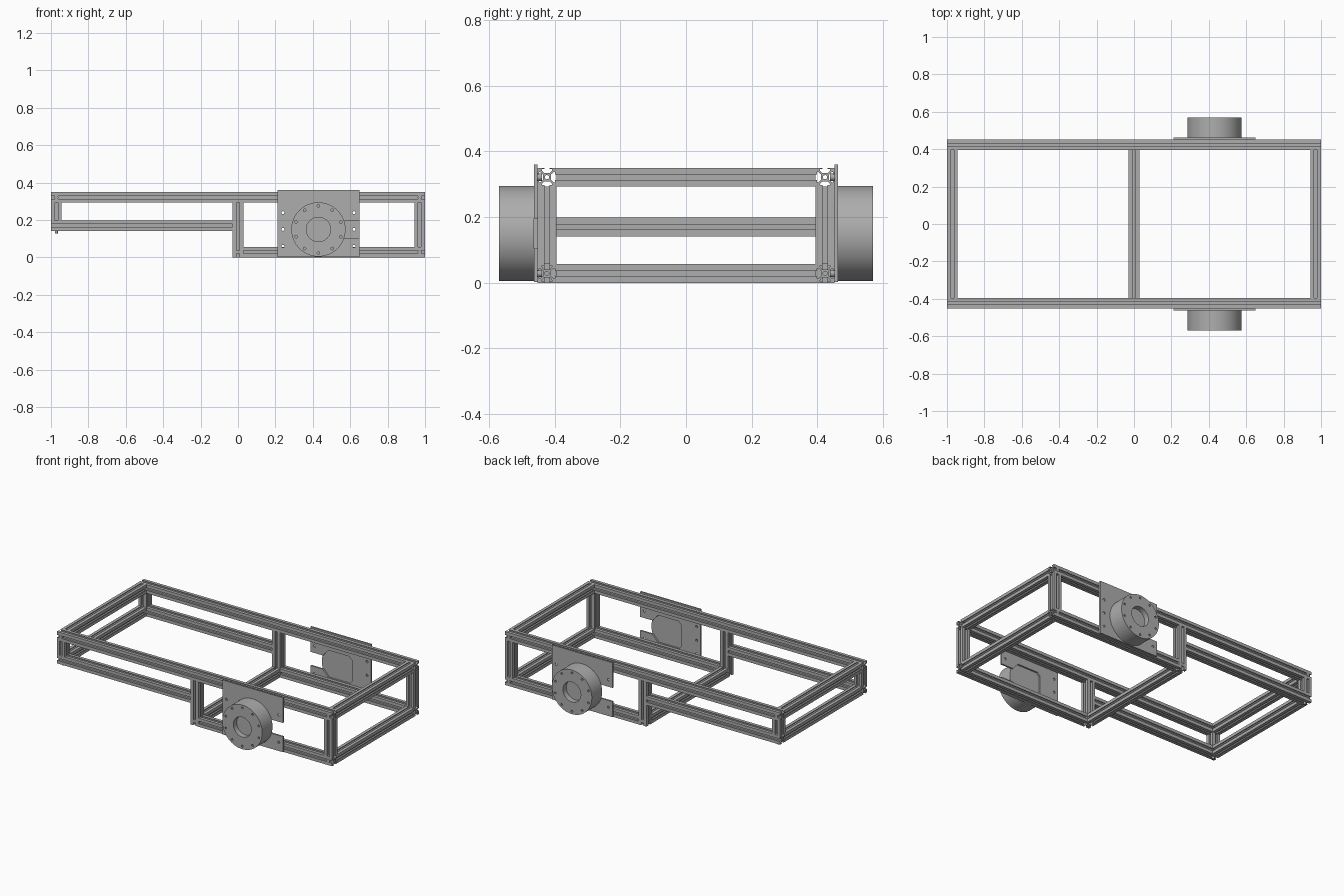
import bpy, bmesh, math
from mathutils import Vector

cube = bpy.data.objects.get("Cube")
if cube:
    bpy.data.objects.remove(cube, do_unlink=True)

grey = bpy.data.materials.new("aluminium grey")
grey.use_nodes = True
grey.diffuse_color = (0.42, 0.42, 0.42, 1)
grey.node_tree.nodes["Principled BSDF"].inputs["Base Color"].default_value = grey.diffuse_color

S = 0.057          # extrusion width
H = S / 2
SIDE = 0.452       # outer face of the side rails
TOP = 0.35
MX, MZ = 0.43, 0.15  # motor axis

# How a section (u, v) and a length (w) sit in space for each direction
PLACE = {"x": lambda u, v, w: Vector((w, u, v)),
         "y": lambda u, v, w: Vector((u, w, v)),
         "z": lambda u, v, w: Vector((u, v, w))}


def prism(name, loops, axis, start, end, centre=(0, 0), smooth=False):
    """Extrude an outline, with further loops as holes, along an axis."""
    bm = bmesh.new()
    put = PLACE[axis]
    edges = []
    for loop in loops:
        vs = [bm.verts.new(put(u + centre[0], v + centre[1], start)) for u, v in loop]
        edges += [bm.edges.new((a, b)) for a, b in zip(vs, vs[1:] + vs[:1])]
    bmesh.ops.triangle_fill(bm, edges=edges, use_beauty=True, normal=put(0, 0, 1))
    ext = bmesh.ops.extrude_face_region(bm, geom=bm.faces[:], use_keep_orig=True)
    moved = [g for g in ext["geom"] if isinstance(g, bmesh.types.BMVert)]
    bmesh.ops.translate(bm, verts=moved, vec=put(0, 0, end - start))
    bmesh.ops.recalc_face_normals(bm, faces=bm.faces[:])
    mesh = bpy.data.meshes.new(name)
    bm.to_mesh(mesh)
    bm.free()
    mesh.materials.append(grey)
    obj = bpy.data.objects.new(name, mesh)
    bpy.context.collection.objects.link(obj)
    if smooth:
        bpy.ops.object.select_all(action="DESELECT")
        obj.select_set(True)
        bpy.context.view_layer.objects.active = obj
        bpy.ops.object.shade_smooth_by_angle(angle=math.radians(30))
    return obj


def ring(radius, n, centre=(0, 0)):
    return [(centre[0] + radius * math.cos(2 * math.pi * i / n),
             centre[1] + radius * math.sin(2 * math.pi * i / n)) for i in range(n)]


def slot_section():
    """Square section with a T slot in each side and a bore."""
    side = [(-H, -H), (-0.008, -H), (-0.008, -H + 0.004), (-0.0155, -H + 0.004),
            (-0.0155, -H + 0.008), (-0.0085, -H + 0.016)]
    side += [(-u, v) for u, v in reversed(side[1:])]
    outline = []
    for k in range(4):
        c, s = round(math.cos(k * math.pi / 2)), round(math.sin(k * math.pi / 2))
        outline += [(u * c - v * s, u * s + v * c) for u, v in side]
    return [outline, ring(0.0065, 12)]


SECTION = slot_section()


def beam(name, axis, start, end, centre):
    prism(name, SECTION, axis, start, end, centre)


inner = SIDE - S
mid_z = 0.17       # height of the raised lower rail
END = 1 - H

# Rails, posts and joint screws on both sides
for label, sy in (("front", -1), ("back", 1)):
    y = sy * (SIDE - H)
    beam(label + "_top_rail", "x", -1, 1, (y, TOP - H))
    beam(label + "_raised_rail", "x", -1, -H, (y, mid_z))
    beam(label + "_bottom_rail", "x", H, 1, (y, H))
    beam(label + "_right_post", "z", mid_z + H, TOP - S, (-END, y))
    beam(label + "_middle_post", "z", 0, TOP - S, (0, y))
    beam(label + "_left_post", "z", S, TOP - S, (END, y))
    for x, z in ((END, H), (END, TOP - H), (0, H), (-END, TOP - H)):
        prism(label + "_joint_screw", [ring(0.011, 16)], "y",
              sy * (SIDE - 0.014), sy * (SIDE + 0.001), (x, z), True)
    prism(label + "_under_screw", [ring(0.008, 16)], "z", 0.128, 0.15, (-END, y), True)

# Cross beams
for name, x, z in (("right_top_cross", -END, TOP - H), ("right_raised_cross", -END, mid_z),
                   ("middle_bottom_cross", 0, H), ("left_bottom_cross", END, H),
                   ("left_top_cross", END, TOP - H)):
    beam(name, "y", -inner, inner, (x, z))

# Motor mounting plate outline, open on one edge towards the motor
plate = [(-0.22, -0.147), (0.22, -0.147), (0.22, -0.045), (0.13, -0.045), (0.09, -0.09),
         (-0.06, -0.09), (-0.08, -0.07)]
plate += [(-0.08, 0.07), (-0.06, 0.09), (0.09, 0.09), (0.13, 0.045), (0.22, 0.045),
          (0.22, 0.21), (-0.22, 0.21)]
plate_holes = [ring(0.008, 12, (x, z)) for x in (-0.19, 0.19) for z in (-0.09, 0, 0.09)
               if not (x > 0 and z == 0)]
bolt_holes = [ring(0.007, 12, (0.126 * math.sin(k * math.pi / 5), 0.126 * math.cos(k * math.pi / 5)))
              for k in range(10)]

# Wheel motors, the back one turned half round
for label, sy in (("front", -1), ("back", 1)):
    loops = [[(-sy * u, v) for u, v in loop] for loop in [plate] + plate_holes]
    y0, y1, y2, y3 = (sy * d for d in (0.455, 0.463, 0.535, 0.57))
    prism(label + "_motor_plate", loops, "y", sy * SIDE, y1, (MX, MZ))
    prism(label + "_motor_body", [ring(0.145, 64)], "y", y1, y2, (MX, MZ), True)
    prism(label + "_motor_face", [ring(0.145, 64), ring(0.065, 40)] + bolt_holes,
          "y", y2, y3, (MX, MZ), True)
